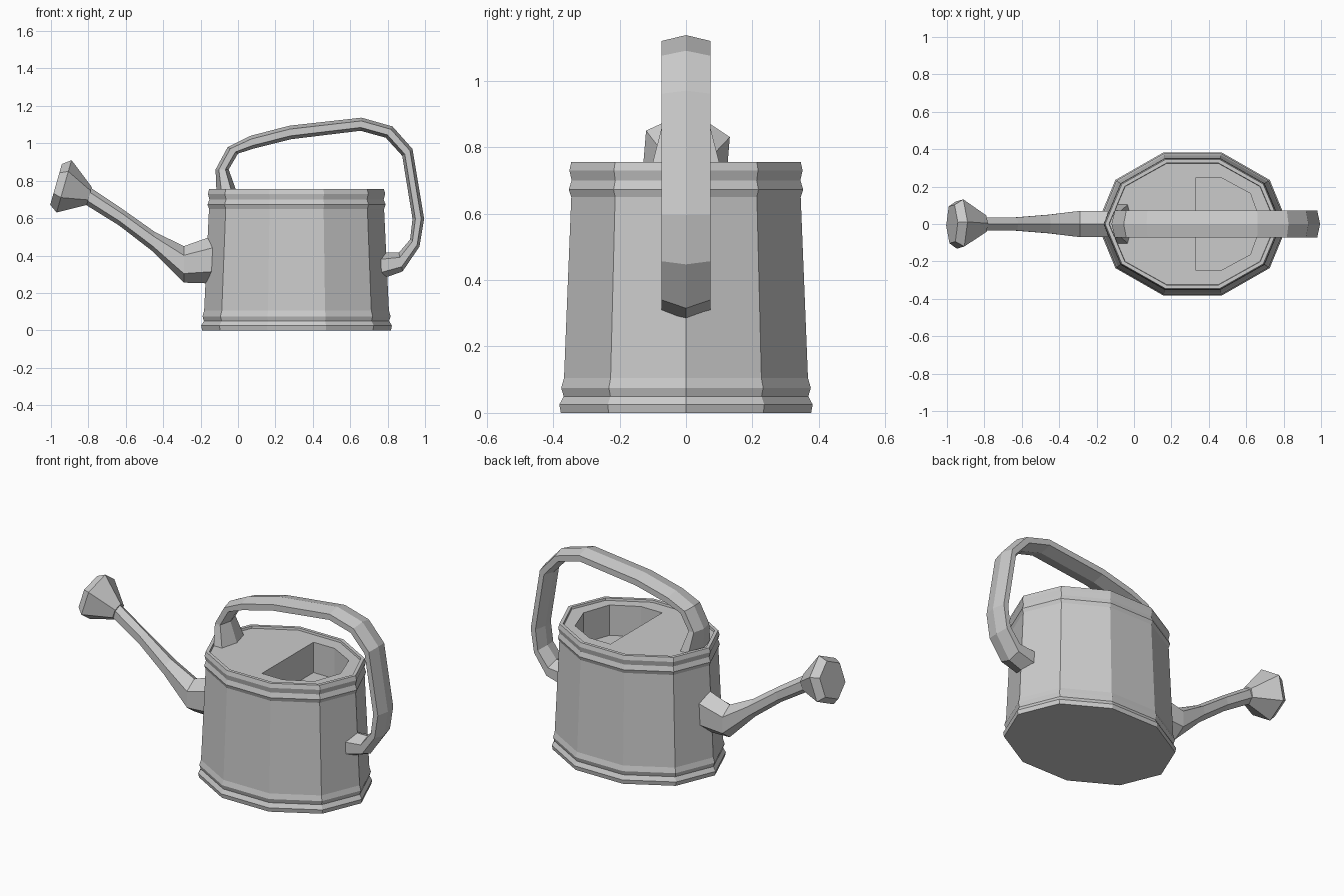
import bpy
from math import cos, sin, pi
from mathutils import Vector

if "Cube" in bpy.data.objects:
    bpy.data.objects.remove(bpy.data.objects["Cube"])


def loft(name, rings):
    """Skin equal-length rings of points and cap both ends."""
    n = len(rings[0])
    verts = [p for r in rings for p in r]
    faces = [(k*n + i, k*n + (i+1) % n, (k+1)*n + (i+1) % n, (k+1)*n + i)
             for k in range(len(rings) - 1) for i in range(n)]
    faces += [tuple(range(n))[::-1], tuple(range(len(verts) - n, len(verts)))]
    me = bpy.data.meshes.new(name)
    me.from_pydata(verts, [], faces)
    ob = bpy.data.objects.new(name, me)
    bpy.context.collection.objects.link(ob)
    bpy.context.view_layer.objects.active = ob
    ob.select_set(True)
    bpy.ops.object.mode_set(mode='EDIT')
    bpy.ops.mesh.select_all(action='SELECT')
    bpy.ops.mesh.normals_make_consistent(inside=False)
    bpy.ops.object.mode_set(mode='OBJECT')
    ob.select_set(False)
    return ob


def hex_ring(ax, az, bx, bz, w):
    """Six-sided section: ridges at a and b, flat sides at y = +-w."""
    def at(t, y):
        return (ax + (bx - ax)*t, y, az + (bz - az)*t)
    return [at(0, 0), at(.25, w), at(.75, w), at(1, 0), at(.75, -w), at(.25, -w)]


# Body: ten-sided oval can with two beads at bottom and top, sunken lid
profile = [(0, .505, .396), (.025, .510, .401), (.05, .495, .387),
           (.075, .503, .395), (.105, .494, .386), (.65, .468, .363),
           (.672, .476, .371), (.70, .466, .362), (.73, .474, .369),
           (.755, .467, .363), (.755, .447, .343), (.742, .445, .341)]
body = loft("can_body", [[(.313 + rx*cos(i*pi/5), ry*sin(i*pi/5), z)
                          for i in range(10)] for z, rx, ry in profile])

# Filling opening cut into the back half of the lid
half = [(.33, .245), (.47, .245), (.622, .163), (.68, 0)]
outline = half + [(x, -y) for x, y in half[-2::-1]]
cutter = loft("opening_cutter", [[(x, y, z) for x, y in outline] for z in (.56, .9)])
cutter.hide_render = True
mod = body.modifiers.new("opening", 'BOOLEAN')
mod.operation = 'DIFFERENCE'
mod.solver = 'EXACT'
mod.object = cutter
bpy.context.view_layer.objects.active = body
bpy.ops.object.modifier_apply(modifier=mod.name)
bpy.data.objects.remove(cutter)

# Handle: outer ridge, inner ridge, half width; flared foot on the lid
handle = [(-.115, .735, -.005, .735, .105), (-.12, .86, -.05, .86, .073),
          (-.055, .98, 0, .945, .073), (.067, 1.04, .085, .972, .073),
          (.275, 1.094, .285, 1.022, .073), (.66, 1.137, .655, 1.067, .073),
          (.826, 1.09, .79, 1.03, .073), (.933, .97, .878, .933, .073),
          (.995, .596, .933, .596, .073), (.97, .447, .92, .485, .073),
          (.88, .315, .86, .415, .073), (.74, .265, .74, .415, .073)]
loft("handle", [hex_ring(*s) for s in handle])

# Spout: thick root bending into a tapering neck
spout = [(-.12, .51, -.12, .25, .07), (-.29, .45, -.29, .255, .07),
         (-.446, .527, -.46, .425, .05), (-.62, .65, -.635, .56, .036),
         (-.80, .77, -.82, .675, .036)]
loft("spout", [hex_ring(*s) for s in spout])

# Rose: tilted six-sided sprinkler head
up = Vector((.275, 0, .961))
side = Vector((0, 1, 0))
rose = [(-.795, .718, .05), (-.93, .77, .146), (-.973, .78, .114)]
loft("rose", [[tuple(Vector((x, 0, z)) + r*(cos(i*pi/3 + .08)*up + sin(i*pi/3 + .08)*side))
               for i in range(6)] for x, z, r in rose])
